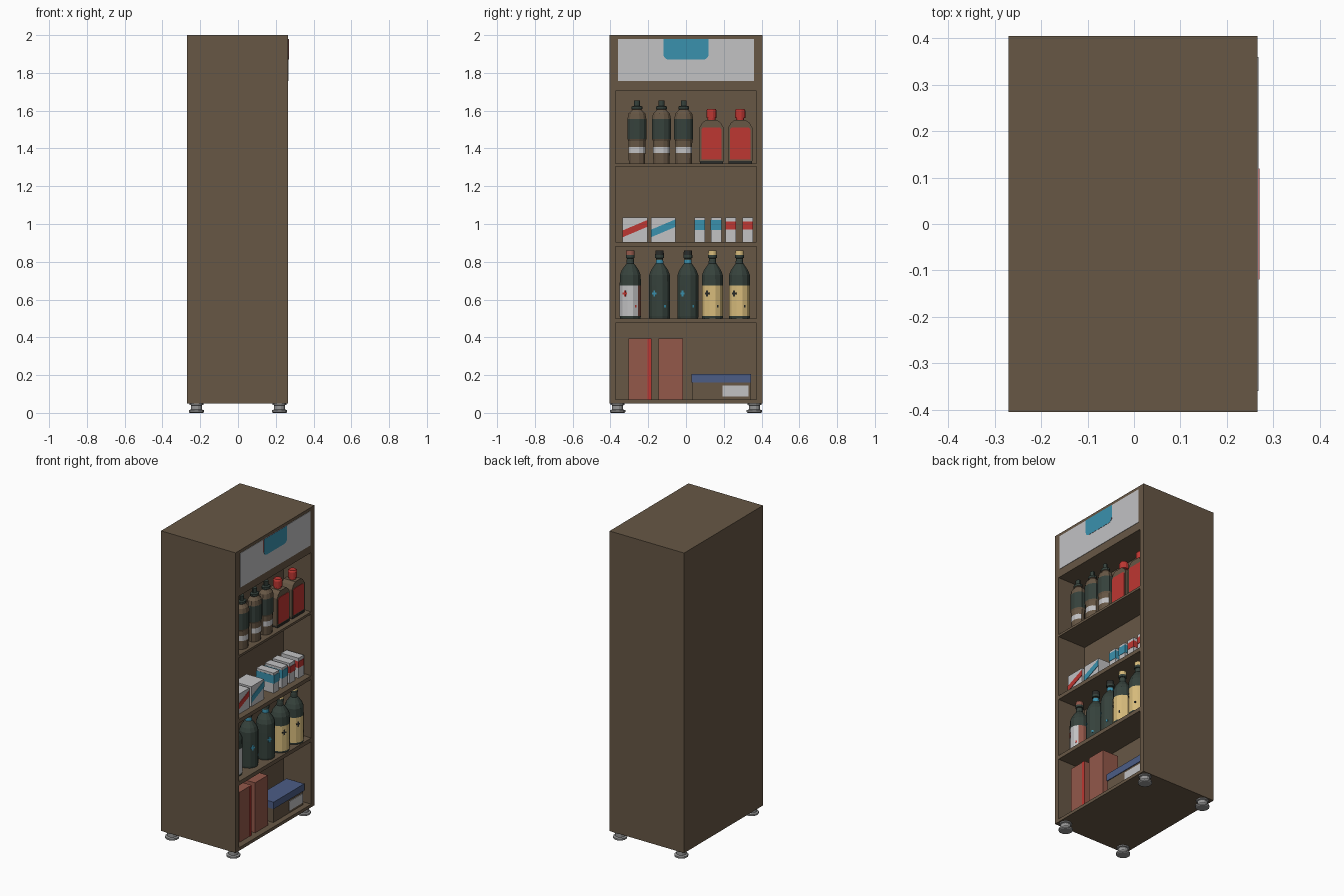
import bpy, bmesh, math
from mathutils import Vector

if "Cube" in bpy.data.objects:
    bpy.data.objects.remove(bpy.data.objects["Cube"])


def srgb(r, g, b):
    return tuple((c / 255 / 12.92 if c < 10 else ((c / 255 + 0.055) / 1.055) ** 2.4) for c in (r, g, b)) + (1,)


COLOURS = {
    "brown": srgb(103, 87, 69), "white": srgb(194, 194, 196), "red": srgb(190, 55, 50),
    "teal": srgb(58, 145, 174), "dark_green": srgb(54, 66, 60), "cream": srgb(216, 188, 124),
    "salmon": srgb(147, 88, 74), "blue": srgb(76, 93, 134), "grey": srgb(150, 150, 150),
    "black": srgb(42, 44, 42),
}
MATS = {}
for key, col in COLOURS.items():
    MATS[key] = bpy.data.materials.new(key)
    MATS[key].diffuse_color = col


def finish(name, bm, mats):
    bmesh.ops.recalc_face_normals(bm, faces=bm.faces[:])
    me = bpy.data.meshes.new(name)
    bm.to_mesh(me)
    bm.free()
    for m in mats:
        me.materials.append(MATS[m])
    ob = bpy.data.objects.new(name, me)
    bpy.context.collection.objects.link(ob)
    return ob


def prism(name, pts, x0, x1, mat, side=None):
    """Extrude a (y, z) outline along x; optional other colour off the +x face."""
    bm = bmesh.new()
    a = [bm.verts.new((x0, y, z)) for y, z in pts]
    b = [bm.verts.new((x1, y, z)) for y, z in pts]
    n = len(pts)
    faces = [bm.faces.new(a)] + [bm.faces.new((a[i], a[(i + 1) % n], b[(i + 1) % n], b[i])) for i in range(n)]
    bm.faces.new(b)
    if side:
        for f in faces:
            f.material_index = 1
    return finish(name, bm, [mat, side] if side else [mat])


def box(name, x0, x1, y0, y1, z0, z1, mat):
    return prism(name, [(y0, z0), (y1, z0), (y1, z1), (y0, z1)], x0, x1, mat)


def lathe(name, cx, cy, prof, sx=1.0, n=12):
    """Rows are (z, radius, colour of the band above); colour may depend on angle from +x."""
    bm = bmesh.new()
    used, rings = [], []

    def slot(m):
        if m not in used:
            used.append(m)
        return used.index(m)

    for z, r, _ in prof:
        rings.append([bm.verts.new((cx + sx * r * math.cos((i - 0.5) * math.tau / n),
                                    cy + r * math.sin((i - 0.5) * math.tau / n), z)) for i in range(n)])
    for k in range(len(prof) - 1):
        for i in range(n):
            ang = i * 360 / n
            ang = ang - 360 if ang > 180 else ang
            m = prof[k][2]
            f = bm.faces.new((rings[k][i], rings[k][(i + 1) % n], rings[k + 1][(i + 1) % n], rings[k + 1][i]))
            f.material_index = slot(m(ang) if callable(m) else m)
    for ring, m in ((rings[0], prof[0][2]), (rings[-1], prof[-2][2])):
        bm.faces.new(ring).material_index = slot(m(180) if callable(m) else m)
    return finish(name, bm, used)


# cabinet: block with four niches pushed in from the +x side
FRONT, BACK = 0.266, 0.066
NICHES = [(0.07, 0.475), (0.5, 0.88), (0.905, 1.305), (1.32, 1.705)]
bm = bmesh.new()
bmesh.ops.create_cube(bm, size=1)
for v in bm.verts:
    v.co = Vector((FRONT if v.co.x > 0 else -0.27, 0.405 * (1 if v.co.y > 0 else -1), 2.0 if v.co.z > 0 else 0.05))
cuts = [((0, y, 0), (0, 1, 0)) for y in (-0.372, 0.372)]
cuts += [((0, 0, z), (0, 0, 1)) for pair in NICHES for z in pair]
for co, no in cuts:
    bmesh.ops.bisect_plane(bm, geom=bm.verts[:] + bm.edges[:] + bm.faces[:], plane_co=co, plane_no=no)
holes = []
for f in bm.faces:
    c = f.calc_center_median()
    if c.x > FRONT - 0.001 and abs(c.y) < 0.37 and any(a < c.z < b for a, b in NICHES):
        holes.append(f)
for f in bmesh.ops.extrude_discrete_faces(bm, faces=holes)["faces"]:
    for v in f.verts:
        v.co.x = BACK
bmesh.ops.dissolve_limit(bm, angle_limit=0.01, verts=bm.verts[:], edges=bm.edges[:])
finish("cabinet", bm, ["brown"])

# feet
for x in (-0.22, 0.22):
    for y in (-0.362, 0.362):
        lathe("foot", x, y, [(0, 0.036, "grey"), (0.004, 0.042, "grey"), (0.014, 0.042, "grey"), (0.018, 0.03, "grey"),
                             (0.04, 0.03, "grey"), (0.043, 0.038, "grey"), (0.052, 0.038, "grey")])

# header panel and rounded badge
box("header_panel", FRONT - 0.002, 0.2685, -0.36, 0.36, 1.757, 1.98, "white")
arc = [(0.09 + 0.03 * math.cos(t * math.pi / 8), 1.9 - 0.03 * math.sin(t * math.pi / 8)) for t in range(5)]
prism("header_badge", [(0.12, 1.98)] + arc + [(-y, z) for y, z in reversed(arc)] + [(-0.12, 1.98)],
      FRONT, 0.27, "teal", "red")

# top shelf: slim bottles
for y in (-0.26, -0.13, -0.012):
    lathe("slim_bottle", 0.21, y, [
        (1.32, 0.044, "brown"), (1.375, 0.046, lambda a: "white" if abs(a) < 65 else "brown"),
        (1.408, 0.046, "brown"), (1.44, 0.047, "brown"), (1.45, 0.052, "dark_green"), (1.555, 0.052, "brown"),
        (1.585, 0.046, "brown"), (1.605, 0.025, "brown"), (1.608, 0.03, "dark_green"), (1.622, 0.03, "dark_green"),
        (1.626, 0.016, "dark_green"), (1.655, 0.016, "dark_green")], sx=0.8)

# top shelf: flat jugs with red labels
for y in (0.135, 0.287):
    half = [(0.06, 1.32), (0.064, 1.335), (0.064, 1.51), (0.05, 1.535), (0.03, 1.55)]
    prism("jug_body", [(y + a, z) for a, z in half] + [(y - a, z) for a, z in reversed(half)], 0.15, 0.232, "brown")
    box("jug_base", 0.148, 0.234, y - 0.062, y + 0.062, 1.32, 1.334, "black")
    lab = [(0.054, 1.342), (0.054, 1.5), (0.045, 1.512)]
    prism("jug_label", [(y + a, z) for a, z in lab] + [(y - a, z) for a, z in reversed(lab)], 0.23, 0.235, "red")
    lathe("jug_cap", 0.191, y, [(1.545, 0.022, "red"), (1.56, 0.022, "red"), (1.562, 0.028, "red"),
                                (1.6, 0.028, "red"), (1.61, 0.022, "red")])

# second shelf: wide cartons with slanted stripe
for y0, col, w in ((-0.335, "red", 0.036), (-0.185, "teal", 0.04)):
    box("wide_carton", 0.1, 0.225, y0, y0 + 0.13, 0.905, 1.035, "white")
    prism("carton_stripe", [(y0, 0.93), (y0 + 0.13, 0.985), (y0 + 0.13, 0.985 + w), (y0, 0.93 + w)],
          0.224, 0.228, col)

# second shelf: narrow cartons with band
for y0, col, z0, z1 in ((0.045, "teal", 0.967, 1.02), (0.132, "teal", 0.967, 1.02),
                        (0.21, "red", 0.972, 1.014), (0.3, "red", 0.972, 1.014)):
    box("narrow_carton", 0.1, 0.225, y0, y0 + 0.055, 0.905, 1.035, "white")
    box("carton_band", 0.099, 0.227, y0 - 0.001, y0 + 0.056, z0, z1, col)

# third shelf: round bottles (x, y, label, collar, cap, mark)
white_label = lambda a: "salmon" if a > 45 else "white"
BOTTLES = [(0.17, -0.295, white_label, "dark_green", "salmon", "red"),
           (0.175, -0.14, "dark_green", "teal", "black", "teal"),
           (0.19, 0.01, "dark_green", "teal", "black", "teal"),
           (0.205, 0.14, "cream", "dark_green", "cream", "black"),
           (0.205, 0.283, "cream", "dark_green", "cream", "black")]
for x, y, label, collar, cap, mark in BOTTLES:
    g = "dark_green"
    lathe("round_bottle", x, y, [
        (0.5, 0.056, g), (0.512, 0.058, label), (0.675, 0.058, g), (0.73, 0.057, g), (0.755, 0.047, g),
        (0.785, 0.026, g), (0.79, 0.021, collar), (0.81, 0.02, g), (0.818, 0.018, g), (0.82, 0.024, g),
        (0.835, 0.024, cap), (0.86, 0.022, cap)])
    # cross and dot plates on the bottle's facets
    for ang, z, sizes in ((-30, 0.632, ((0.013, 0.005), (0.005, 0.017))), (30, 0.565, ((0.005, 0.007),))):
        for hw, hh in sizes:
            ob = box("bottle_mark", 0.055, 0.0575, -hw, hw, z - hh, z + hh, mark)
            ob.rotation_euler.z = math.radians(ang)
            ob.location = (x, y, 0)

# bottom shelf: two upright books and a lidded box
for y0, y1 in ((-0.305, -0.183), (-0.145, -0.015)):
    box("upright_book", 0.11, 0.225, y0, y1, 0.07, 0.395, "salmon")
box("book_stripe", 0.222, 0.227, -0.203, -0.183, 0.07, 0.395, "red")
box("storage_box", 0.112, 0.23, 0.034, 0.341, 0.07, 0.162, "brown")
box("storage_lid", 0.107, 0.235, 0.03, 0.345, 0.16, 0.205, "blue")
box("storage_label", 0.228, 0.234, 0.193, 0.332, 0.086, 0.146, "white")

for m in bpy.data.materials:
    if m.users and not m.is_grease_pencil:
        m.use_nodes = True
        m.node_tree.nodes["Principled BSDF"].inputs["Base Color"].default_value = m.diffuse_color
